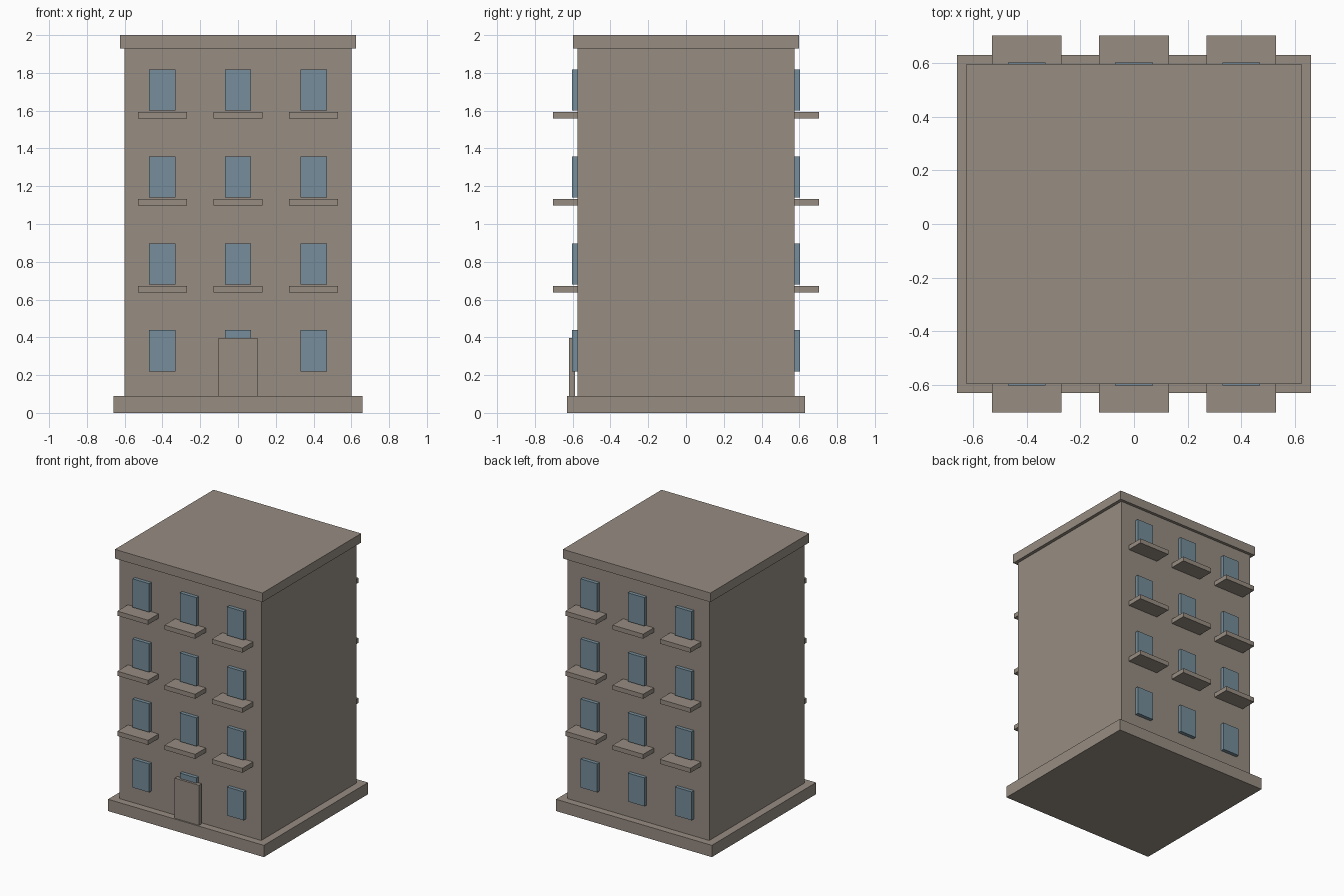
import bpy
import bmesh
from mathutils import Matrix, Vector

default = bpy.data.objects.get("Cube")
if default:
    bpy.data.objects.remove(default, do_unlink=True)


def make_material(name, colour):
    mat = bpy.data.materials.new(name)
    mat.use_nodes = True
    mat.diffuse_color = colour
    mat.node_tree.nodes["Principled BSDF"].inputs["Base Color"].default_value = colour
    return mat


stone = make_material("warm grey stone", (0.31, 0.266, 0.224, 1))
glass = make_material("blue grey glass", (0.18, 0.27, 0.325, 1))


def box(name, low, high, mat):
    """Box between two opposite corners."""
    low, high = Vector(low), Vector(high)
    bm = bmesh.new()
    matrix = Matrix.Translation((low + high) / 2) @ Matrix.Diagonal((high - low).to_4d())
    bmesh.ops.create_cube(bm, size=1, matrix=matrix)
    mesh = bpy.data.meshes.new(name)
    bm.to_mesh(mesh)
    bm.free()
    mesh.materials.append(mat)
    obj = bpy.data.objects.new(name, mesh)
    bpy.context.collection.objects.link(obj)
    return obj


def slab(name, half_x, half_y, bottom, top):
    return box(name, (-half_x, -half_y, bottom), (half_x, half_y, top), stone)


# Main masses
WALL = 0.575
slab("base_plinth", 0.66, 0.63, 0, 0.09)
slab("building_walls", 0.6, WALL, 0.09, 1.93)
slab("roof_slab", 0.625, 0.597, 1.93, 2)

# Front door
box("front_door", (-0.103, -0.62, 0.09), (0.103, -0.587, 0.397), stone)


def facade_box(name, side, x, half_width, depth, bottom, top, mat):
    """Box standing out from the front (-1) or back (+1) wall."""
    ys = sorted((side * (WALL - 0.01), side * depth))
    box(name, (x - half_width, ys[0], bottom), (x + half_width, ys[1], top), mat)


# Windows on every floor, balconies above the ground floor
for side, face in ((-1, "front"), (1, "back")):
    for floor in range(4):
        sill = 0.22 + floor * 0.46
        for column, place in enumerate(("right", "middle", "left")):
            x = (column - 1) * 0.4
            label = f"{face}_{place}_floor_{floor}"
            facade_box(f"window_{label}", side, x, 0.07, 0.603,
                       sill, sill + 0.218, glass)
            if floor:
                facade_box(f"balcony_{label}", side, x, 0.13, 0.703,
                           sill - 0.042, sill - 0.007, stone)
